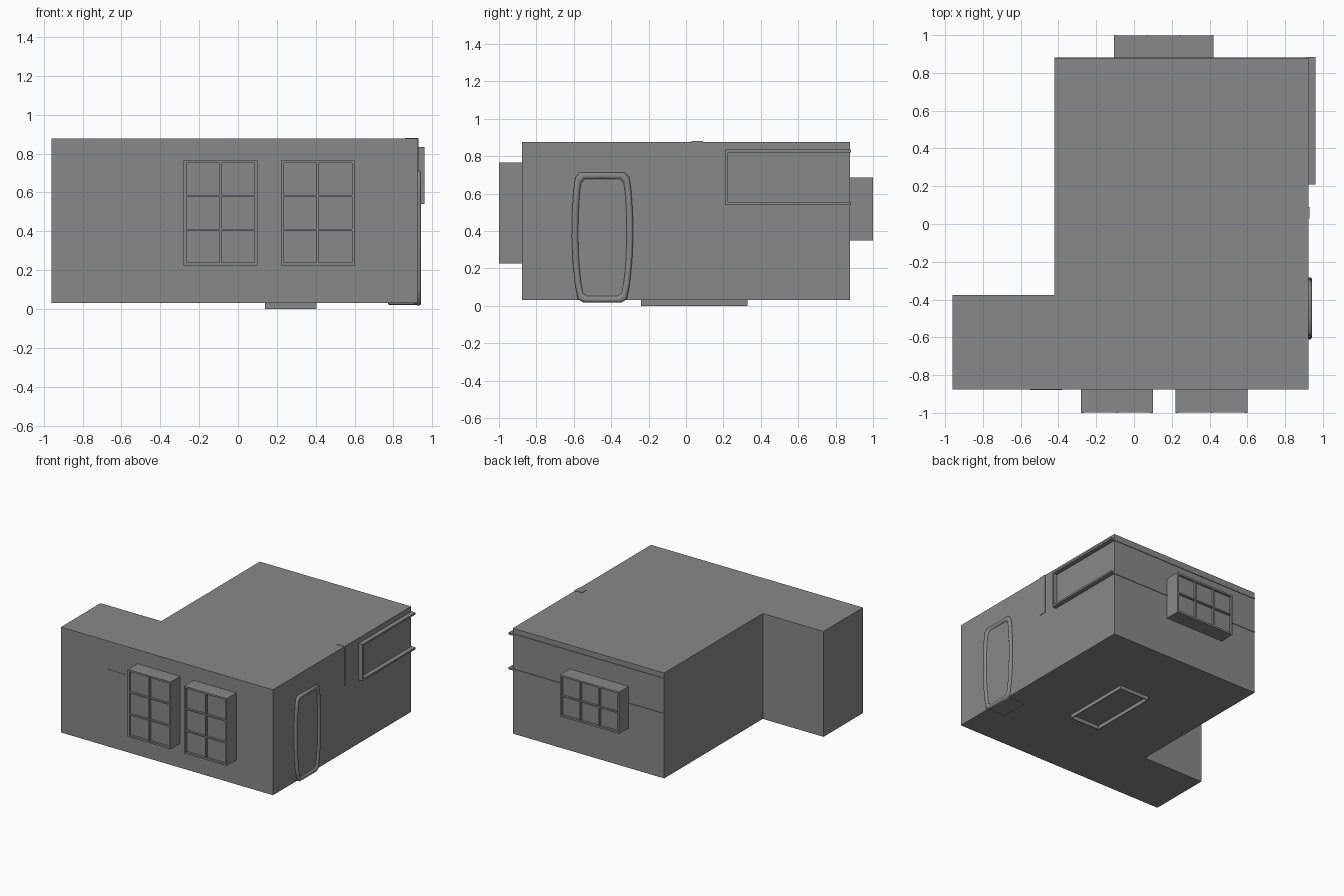
import bpy, bmesh, math
from mathutils import Vector

cube = bpy.data.objects.get("Cube")
if cube:
    bpy.data.objects.remove(cube, do_unlink=True)

grey = bpy.data.materials.new("plain_grey")
grey.use_nodes = True
GREY = (0.25, 0.25, 0.25, 1)
grey.diffuse_color = GREY
grey.node_tree.nodes["Principled BSDF"].inputs["Base Color"].default_value = GREY


def finish(name, bm):
    bmesh.ops.recalc_face_normals(bm, faces=bm.faces)
    mesh = bpy.data.meshes.new(name)
    bm.to_mesh(mesh)
    bm.free()
    mesh.materials.append(grey)
    obj = bpy.data.objects.new(name, mesh)
    bpy.context.collection.objects.link(obj)
    return obj


def add_box(bm, x0, x1, y0, y1, z0, z1):
    verts = bmesh.ops.create_cube(bm, size=1)["verts"]
    for v in verts:
        v.co = ((x0 + x1) / 2 + v.co.x * (x1 - x0),
                (y0 + y1) / 2 + v.co.y * (y1 - y0),
                (z0 + z1) / 2 + v.co.z * (z1 - z0))


def boxes(name, *specs):
    bm = bmesh.new()
    for spec in specs:
        add_box(bm, *spec)
    return finish(name, bm)


def prism(name, points, offset):
    bm = bmesh.new()
    face = bm.faces.new([bm.verts.new(p) for p in points])
    extruded = bmesh.ops.extrude_face_region(bm, geom=[face])["geom"]
    bmesh.ops.translate(bm, vec=offset, verts=[g for g in extruded if isinstance(g, bmesh.types.BMVert)])
    return finish(name, bm)


# L-shaped room shell
LEFT, RIGHT, DEEP, FLOOR, ROOF = -0.96, 0.925, 0.877, 0.03, 0.877
NOTCH_X, NOTCH_Y = -0.42, -0.375
outline = [(LEFT, -DEEP), (RIGHT, -DEEP), (RIGHT, DEEP), (NOTCH_X, DEEP),
           (NOTCH_X, NOTCH_Y), (LEFT, NOTCH_Y)]
prism("room_shell", [(x, y, FLOOR) for x, y in outline], (0, 0, ROOF - FLOOR))


# Window boxes: recessed glazing surrounded by a frame and glazing bars
def window(name, x0, x1, z0, z1, cols, rows, side):
    def depth(a, b):
        return sorted((side * a, side * b))
    rim, bar = 0.014, 0.005
    parts = [(x0, x1, *depth(DEEP - 0.01, 0.982), z0, z1)]
    for i in range(cols + 1):
        half = rim / 2 if i in (0, cols) else bar
        c = x0 + rim / 2 + (x1 - x0 - rim) * i / cols
        parts.append((c - half, c + half, *depth(0.98, 1.0), z0, z1))
    for j in range(rows + 1):
        half = rim / 2 if j in (0, rows) else bar
        c = z0 + rim / 2 + (z1 - z0 - rim) * j / rows
        parts.append((x0, x1, *depth(0.98, 0.999), c - half, c + half))
    boxes(name, *parts)


window("front_window_right", -0.28, 0.10, 0.225, 0.765, 2, 3, -1)
window("front_window_left", 0.22, 0.60, 0.225, 0.765, 2, 3, -1)
window("back_window", -0.105, 0.42, 0.35, 0.685, 3, 2, 1)


# Barrel-sided panel with a rounded frame, on the left wall
def barrel(grow):
    half = [(0.0, 0.022), (0.10, 0.022), (0.128, 0.04), (0.143, 0.12), (0.155, 0.24),
            (0.16, 0.37), (0.158, 0.50), (0.15, 0.62), (0.14, 0.685), (0.115, 0.708), (0.0, 0.708)]
    ring = half + [(-y, z) for y, z in half[-2:0:-1]]
    mid = 0.365
    return [(-0.447 + y * (1 - grow / 0.16), mid + (z - mid) * (1 - grow / 0.343)) for y, z in ring]


bm = bmesh.new()
profile = [(0.0, 0.90), (-0.004, 0.934), (0.004, 0.943), (0.018, 0.943), (0.026, 0.937), (0.03, 0.931)]
rings = [[bm.verts.new((x, y, z)) for y, z in barrel(g)] for g, x in profile]
for a, b in zip(rings, rings[1:]):
    for i in range(len(a)):
        k = (i + 1) % len(a)
        bm.faces.new((a[i], a[k], b[k], b[i]))
bm.faces.new(rings[-1])
bm.faces.new(rings[0])
panel = finish("barrel_panel", bm)
bpy.context.view_layer.objects.active = panel
panel.select_set(True)
bpy.ops.object.shade_smooth_by_angle(angle=math.radians(50))
panel.select_set(False)

# Foot of the panel, reaching under the floor
foot = boxes("panel_foot", (0.77, 0.94, -0.56, -0.335, 0.02, 0.05))
bevel = foot.modifiers.new("rounded", "BEVEL")
bevel.width = 0.012
bevel.segments = 2

# Open rim below the floor
X0, X1, Y0, Y1, T = 0.14, 0.405, -0.24, 0.33, 0.006
boxes("floor_rim",
      (X0, X1, Y0, Y0 + T, 0, 0.035), (X0, X1, Y1 - T, Y1, 0, 0.035),
      (X0, X0 + T, Y0, Y1, 0, 0.035), (X1 - T, X1, Y0, Y1, 0, 0.035))

# Shelf frame on the left wall, with low rails along the back wall
boxes("shelf_frame",
      (0.91, 0.96, 0.21, 0.883, 0.82, 0.835),
      (0.91, 0.96, 0.21, 0.883, 0.54, 0.555),
      (0.91, 0.96, 0.21, 0.225, 0.54, 0.835))
boxes("back_rails", *[(NOTCH_X, RIGHT, DEEP - 0.01, 0.882, z, z + 0.012) for z in (0.54, 0.823)])

# Small conduit beside the shelf, and its cap on the roof
boxes("wall_conduit", (0.91, 0.929, 0.03, 0.09, 0.56, 0.879))
boxes("roof_cap", (0.86, RIGHT, 0.03, 0.09, 0.87, 0.88))

# Thin plate on the front wall
boxes("front_plate", (-0.55, -0.38, -0.88, -0.87, 0.39, 0.65))
